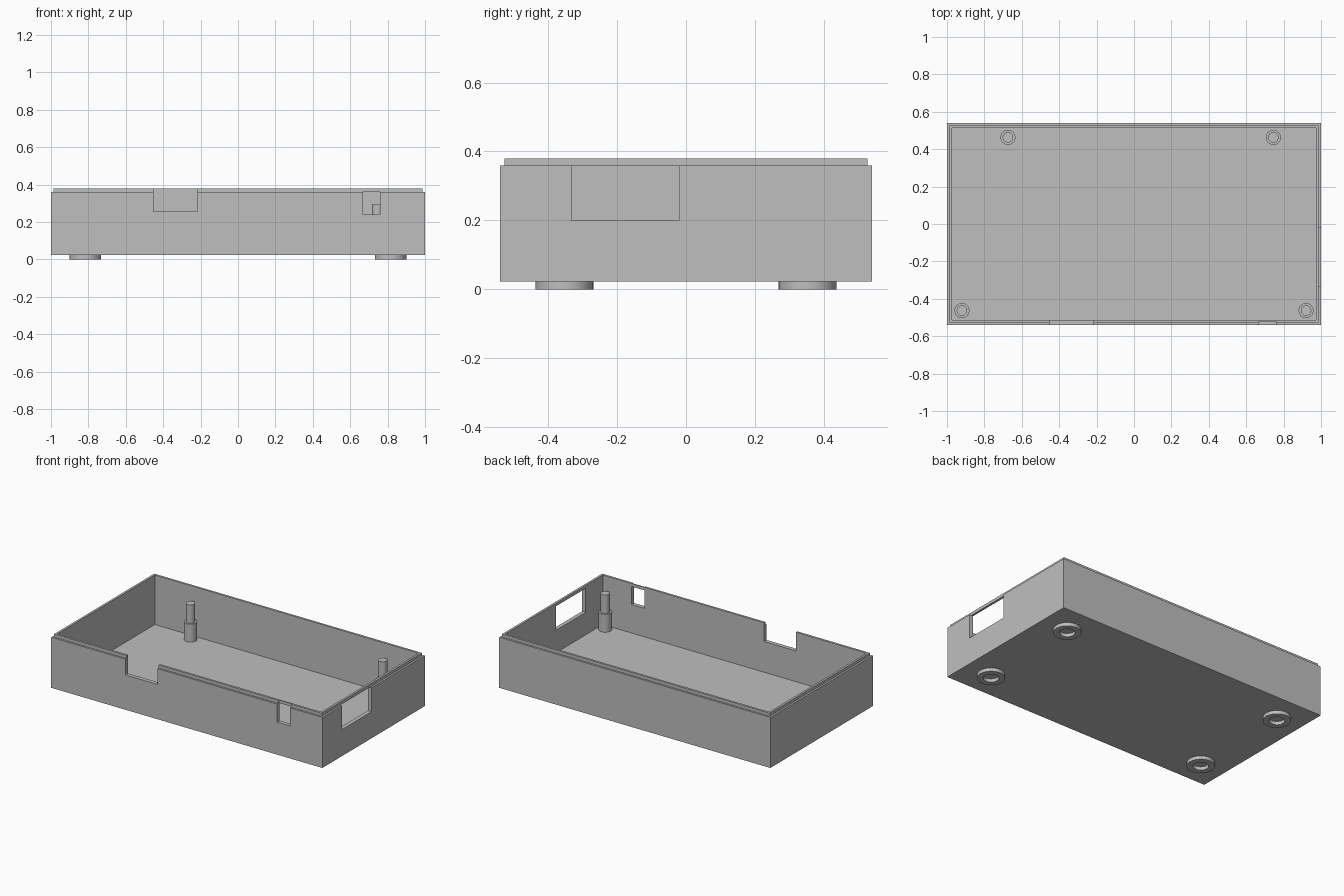
import bpy, bmesh, math

cube = bpy.data.objects.get("Cube")
if cube:
    bpy.data.objects.remove(cube, do_unlink=True)

grey = bpy.data.materials.new("plain grey")
grey.use_nodes = True
colour = (0.52, 0.52, 0.52, 1)
grey.diffuse_color = colour
grey.node_tree.nodes["Principled BSDF"].inputs["Base Color"].default_value = colour

BASE, FLOOR, LEDGE, TOP = 0.023, 0.05, 0.36, 0.38
HX, HY, WALL, STEP = 1.0, 0.54, 0.027, 0.0125


def rect(inset, z):
    x, y = HX - inset, HY - inset
    return [(-x, -y, z), (x, -y, z), (x, y, z), (-x, y, z)]


def circle(r, z, n=48):
    return [(r * math.cos(2 * math.pi * i / n), r * math.sin(2 * math.pi * i / n), z)
            for i in range(n)]


def loft(name, rings, cap_start=False, cap_end=False, loc=(0, 0, 0), smooth=False):
    """Bridge matching rings of points, in order, into one surface."""
    bm = bmesh.new()
    loops = [[bm.verts.new(p) for p in ring] for ring in rings]
    n = len(loops[0])
    for a, b in zip(loops, loops[1:]):
        for i in range(n):
            j = (i + 1) % n
            bm.faces.new((a[i], a[j], b[j], b[i]))
    if cap_start:
        bm.faces.new(loops[0][::-1])
    if cap_end:
        bm.faces.new(loops[-1])
    mesh = bpy.data.meshes.new(name)
    bm.to_mesh(mesh)
    bm.free()
    mesh.materials.append(grey)
    obj = bpy.data.objects.new(name, mesh)
    obj.location = loc
    bpy.context.collection.objects.link(obj)
    if smooth:
        bpy.ops.object.select_all(action='DESELECT')
        obj.select_set(True)
        bpy.context.view_layer.objects.active = obj
        bpy.ops.object.shade_smooth_by_angle(angle=math.radians(30))
    return obj


# Open tray: outer wall, ledge, raised lip, inner wall and floor
tray = loft("tray", [rect(0, BASE), rect(0, LEDGE), rect(STEP, LEDGE), rect(STEP, TOP),
                     rect(WALL, TOP), rect(WALL, FLOOR)], True, True)


def cut(name, x0, x1, y0, y1, z0, z1):
    """Cut a box-shaped opening out of the tray."""
    def ring(z):
        return [(x0, y0, z), (x1, y0, z), (x1, y1, z), (x0, y1, z)]
    cutter = loft(name, [ring(z0), ring(z1)], True, True)
    cutter.hide_render = True
    mod = tray.modifiers.new(name, 'BOOLEAN')
    mod.operation, mod.solver, mod.object = 'DIFFERENCE', 'EXACT', cutter
    bpy.ops.object.select_all(action='DESELECT')
    bpy.context.view_layer.objects.active = tray
    bpy.ops.object.modifier_apply(modifier=name)
    bpy.data.objects.remove(cutter, do_unlink=True)


# Wall openings
cut("front_notch", -0.452, -0.217, -0.6, -0.5, 0.255, 0.5)
cut("small_front_port", 0.667, 0.76, -0.6, -0.5, 0.24, LEDGE)
cut("small_port_relief", 0.667, 0.76, -0.6, -0.52, 0.3, 0.5)
cut("side_window", 0.95, 1.1, -0.333, -0.02, 0.20, LEDGE)

# Standoffs with locating pins
posts = {"back_right": (-0.674, 0.463), "back_left": (0.745, 0.463),
         "front_right": (-0.92, -0.463), "front_left": (0.92, -0.463)}
for side, (x, y) in posts.items():
    loft(side + "_standoff", [circle(0.04, FLOOR), circle(0.04, 0.17), circle(0.028, 0.17),
                              circle(0.028, 0.293)], False, True, (x, y, 0), True)

# Ring feet
for sx, lr in ((-1, "right"), (1, "left")):
    for sy, fb in ((-1, "front"), (1, "back")):
        loft(f"{fb}_{lr}_foot", [circle(0.047, BASE), circle(0.047, 0), circle(0.084, 0),
                                 circle(0.084, BASE)], loc=(sx * 0.816, sy * 0.353, 0), smooth=True)
